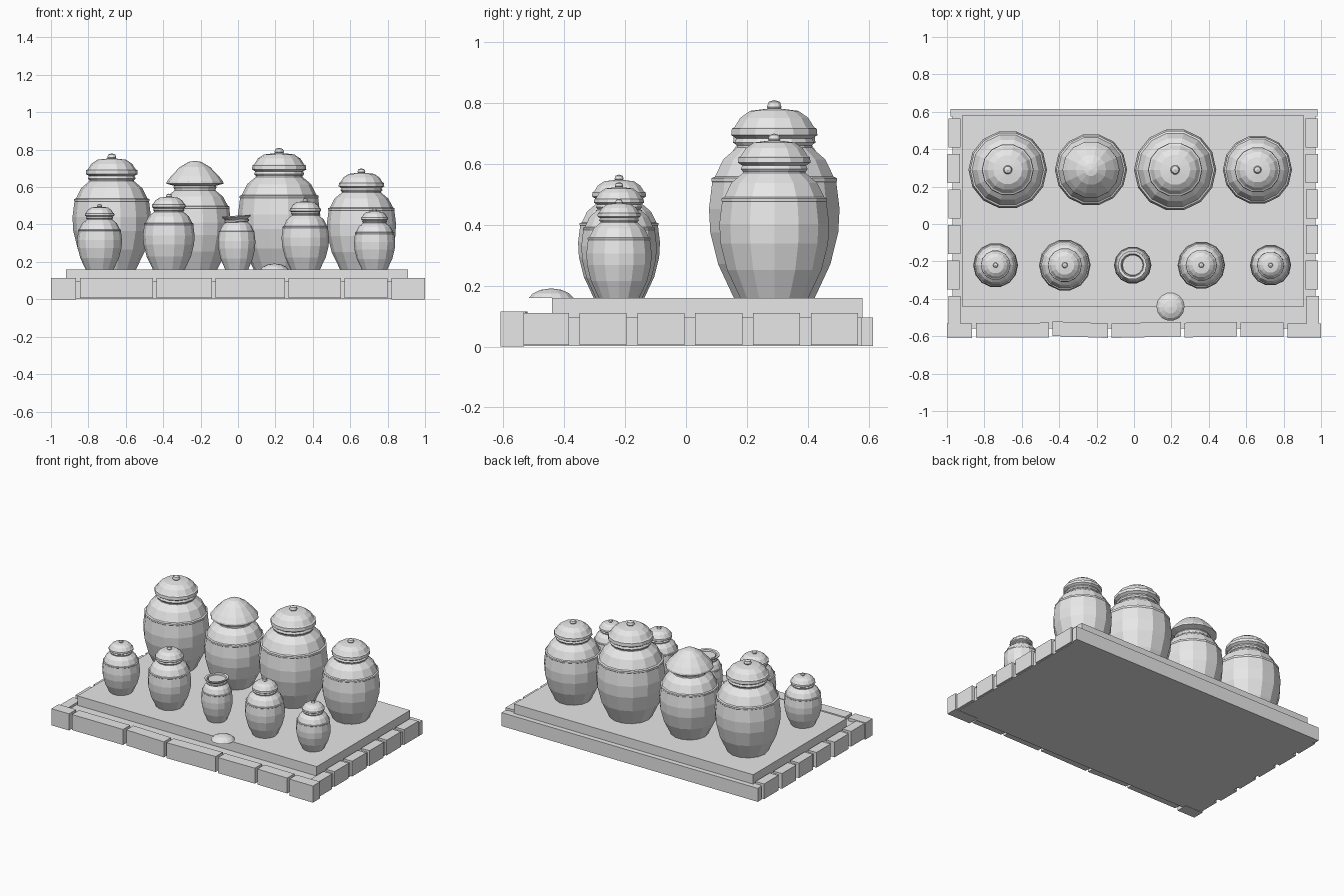
import bpy, bmesh, random
from math import cos, sin, pi, radians
from mathutils import Vector

random.seed(4)
cube = bpy.data.objects.get("Cube")
if cube:
    bpy.data.objects.remove(cube, do_unlink=True)

GREY = (0.8, 0.8, 0.8, 1)
clay = bpy.data.materials.new("plain grey")
clay.use_nodes = True
clay.diffuse_color = GREY
clay.node_tree.nodes["Principled BSDF"].inputs["Base Color"].default_value = GREY


def finish(bm, name):
    bmesh.ops.recalc_face_normals(bm, faces=bm.faces)
    mesh = bpy.data.meshes.new(name)
    bm.to_mesh(mesh)
    bm.free()
    mesh.materials.append(clay)
    obj = bpy.data.objects.new(name, mesh)
    bpy.context.collection.objects.link(obj)
    return obj


def box(name, x0, x1, y0, y1, z0, z1, wobble=0):
    """Box between two corners; wobble skews its sides like rough stone."""
    bm = bmesh.new()
    bmesh.ops.create_cube(bm, size=1)
    shift = {-1: random.uniform(0, wobble), 1: random.uniform(0, wobble)}
    for v in bm.verts:
        side = 1 if v.co.x > 0 else -1
        v.co = Vector((x0 + (v.co.x + .5) * (x1 - x0),
                       y0 + (v.co.y + .5) * (y1 - y0) + shift[side],
                       z0 + (v.co.z + .5) * (z1 - z0)))
    return finish(bm, name)


def lathe(name, profile, at, radius=1, height=1, sides=14):
    """Turn a (radius, height) profile around the upright axis."""
    bm = bmesh.new()
    rings = []
    for r, h in profile:
        count = sides if r > 0 else 1
        rings.append([bm.verts.new((r * radius * cos(2 * pi * i / sides),
                                    r * radius * sin(2 * pi * i / sides),
                                    h * height)) for i in range(count)])
    for a, b in zip(rings, rings[1:]):
        for i in range(sides):
            j = (i + 1) % sides
            corners = [a[i % len(a)], a[j % len(a)], b[j % len(b)], b[i % len(b)]]
            bm.faces.new(list(dict.fromkeys(corners)))
    obj = finish(bm, name)
    obj.location = at
    return obj


# Plinth in two steps
FLOOR = 0.16
box("lower_plinth", -.97, .97, -.56, .615, .002, .095)
box("back_edge", -.98, .98, .575, .615, .002, .095)
box("upper_plinth", -.92, .91, -.44, .58, .09, FLOOR)

# Edging stones along both sides
for i in range(6):
    y = -.54 + i * .19
    for label, x in (("right", -1), ("left", .925)):
        dx = random.uniform(0, .008) * (1 if x < 0 else -1)
        box(f"{label}_edge_stone", x + dx, x + dx + .065, y, y + .155, .005, .11)

# Edging stones along the front
cuts = [-1, -.855, -.445, -.13, .26, .56, .81, 1]
for i, (a, b) in enumerate(zip(cuts, cuts[1:])):
    corner = i in (0, 6)
    left = a if i == 0 else a + .01
    right = b if i == 6 else b - .01
    box("front_edge_stone", left, right, -.61, -.532,
        0 if corner else .008, .115, 0 if corner else .014)

# Jars: profiles as fractions of jar radius and total height
BODY = [(0, 0), (.62, 0), (.86, .17), (.98, .33), (1, .45), (.95, .585),
        (.96, .59), (.96, .605), (.91, .612), (.78, .7), (.57, .76), (.55, .83), (0, .83)]
LID = [(0, .77), (.58, .77), (.61, .785), (.58, .805), (.66, .822), (.65, .855),
       (.61, .862), (.52, .91), (.37, .945), (0, .96)]
KNOB = [(0, .94), (.08, .945), (.115, .965), (.09, .99), (0, 1)]
HAT = [(0, .76), (.57, .77), (.6, .79), (.58, .805), (.79, .825), (.78, .845),
       (.66, .9), (.42, .985), (.18, 1.035), (0, 1.045)]


def jar(name, x, y, radius, top, lid=LID, knob=True):
    at, height = (x, y, FLOOR), top - FLOOR
    lathe(name + "_body", BODY, at, radius, height)
    lathe(name + "_lid", lid, at, radius, height)
    if knob:
        lathe(name + "_knob", KNOB, at, radius, height, 10)


for x, radius, top in ((-.675, .21, .78), (.22, .22, .81), (.66, .185, .70)):
    jar("large_jar", x, .29, radius, top)
jar("hat_lid_jar", -.23, .29, .193, .715, HAT, False)
for x, radius, top in ((-.74, .12, .51), (-.37, .138, .565), (.36, .127, .54), (.73, .11, .485)):
    jar("small_jar", x, -.22, radius, top)

# Open jar with a slightly tilted flared rim
lathe("open_jar_body", BODY, (-.007, -.22, FLOOR), .1, .335)
rim = lathe("open_jar_rim", [(0, -.02), (.055, -.02), (.058, -.005), (.066, 0), (.066, .008),
                             (.06, .012), (.077, .026), (.077, .032), (.062, .03),
                             (.056, .008), (0, .008)], (-.007, -.22, .415))
rim.rotation_euler.y = radians(-4)

# Low domed pebble overhanging the front step
lathe("pebble", [(0, 0), (.075, 0), (.062, .014), (.036, .026), (0, .031)], (.195, -.443, FLOOR))
